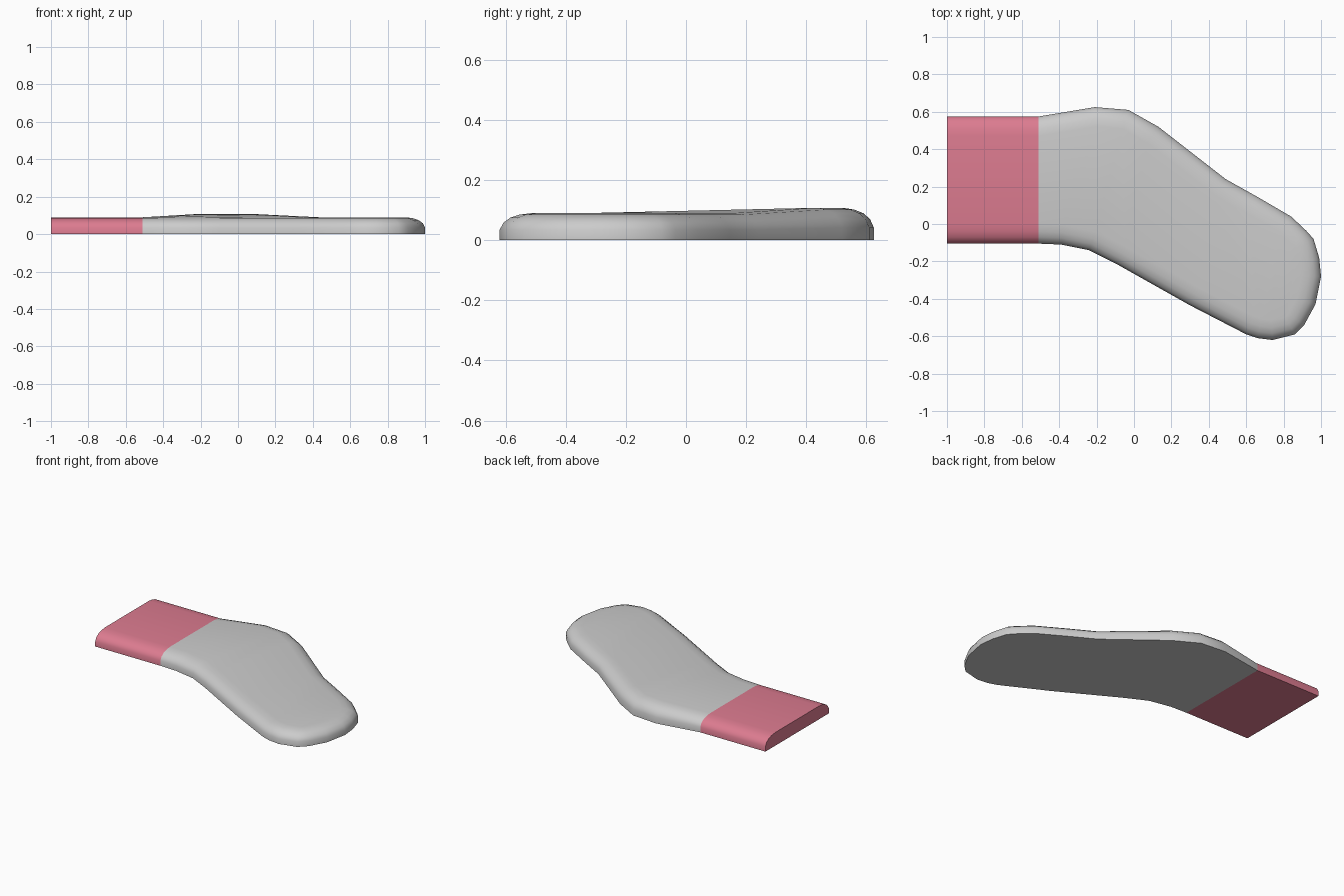
import bpy, bmesh, math
from mathutils import Vector

if "Cube" in bpy.data.objects:
    bpy.data.objects.remove(bpy.data.objects["Cube"])

# Plan outline: matched points along the back and front edges, from the flat end to the round tip
BACK = [(-1, .575), (-.51, .575), (-.21, .625), (-.03, .61), (.13, .52), (.49, .24),
        (.66, .145), (.84, .04), (.92, -.035), (.96, -.08), (.99, -.18), (1, -.28)]
FRONT = [(-1, -.105), (-.51, -.105), (-.39, -.11), (-.24, -.14), (-.1, -.21), (.3, -.435),
         (.6, -.59), (.66, -.61), (.74, -.62), (.86, -.59), (.91, -.54), (.97, -.43)]
# Rounded rim: (inset, height)
RIM = [(0, 0), (0, .035), (.012, .058), (.035, .075), (.065, .085), (.105, .09)]


def clamp(v):
    return max(0.0, min(1.0, v))


def swell(x, y):
    """Gentle rise towards the back of the bend."""
    along = min(clamp((x + .51) / .27), clamp((.42 - x) / .30))
    return 1 + .2 * along * clamp((y + .12) / .45)


outline = [Vector(p) for p in BACK + FRONT[::-1]]
count = len(outline)


def inset(i, d):
    """Move an outline point inwards; the flat end keeps its x."""
    p = outline[i]
    if p.x < -.5:
        return Vector((p.x, p.y + (-d if p.y > 0 else d)))
    a, b = outline[i - 1], outline[(i + 1) % count]
    e1, e2 = (p - a).normalized(), (b - p).normalized()
    t = (e1 + e2).normalized()
    return p + Vector((t.y, -t.x)) * d


def make_part(name, first, last, end_cap=False, tip=False, colour=None):
    """Build the pad between two outline stations."""
    bm = bmesh.new()
    half = len(BACK)
    ids = list(range(first, last + 1))
    ids += [count - 1 - i for i in reversed(ids)]
    rings = []
    for d, z in RIM:
        ring = []
        for i in ids:
            p = inset(i, d)
            ring.append(bm.verts.new((p.x, p.y, z * swell(p.x, p.y))))
        rings.append(ring)
    n, m = len(ids), len(ids) // 2
    # rim walls along both sides and round the tip
    for lo, hi in zip(rings, rings[1:]):
        for k in range(n - 1):
            if k == m - 1 and not tip:
                continue
            bm.faces.new((lo[k], lo[k + 1], hi[k + 1], hi[k]))
    # underside and top
    for ring in (rings[0], rings[-1]):
        for k in range(m - 1):
            bm.faces.new((ring[k], ring[k + 1], ring[n - 2 - k], ring[n - 1 - k]))
    # flat end
    if end_cap:
        bm.faces.new([r[0] for r in rings] + [r[-1] for r in reversed(rings)])
    bmesh.ops.recalc_face_normals(bm, faces=bm.faces)
    mesh = bpy.data.meshes.new(name)
    bm.to_mesh(mesh)
    bm.free()
    ob = bpy.data.objects.new(name, mesh)
    bpy.context.collection.objects.link(ob)
    if colour:
        mat = bpy.data.materials.new(name + "_colour")
        mat.diffuse_color = colour
        mat.use_nodes = True
        mat.node_tree.nodes["Principled BSDF"].inputs["Base Color"].default_value = mat.diffuse_color
        mesh.materials.append(mat)
    bpy.ops.object.select_all(action='DESELECT')
    ob.select_set(True)
    bpy.context.view_layer.objects.active = ob
    bpy.ops.object.shade_smooth_by_angle(angle=math.radians(50))
    return ob


# Pink straight end and grey bent pad
make_part("end_band", 0, 1, end_cap=True, colour=(.72, .2, .28, 1))
make_part("bent_pad", 1, len(BACK) - 1, tip=True)
